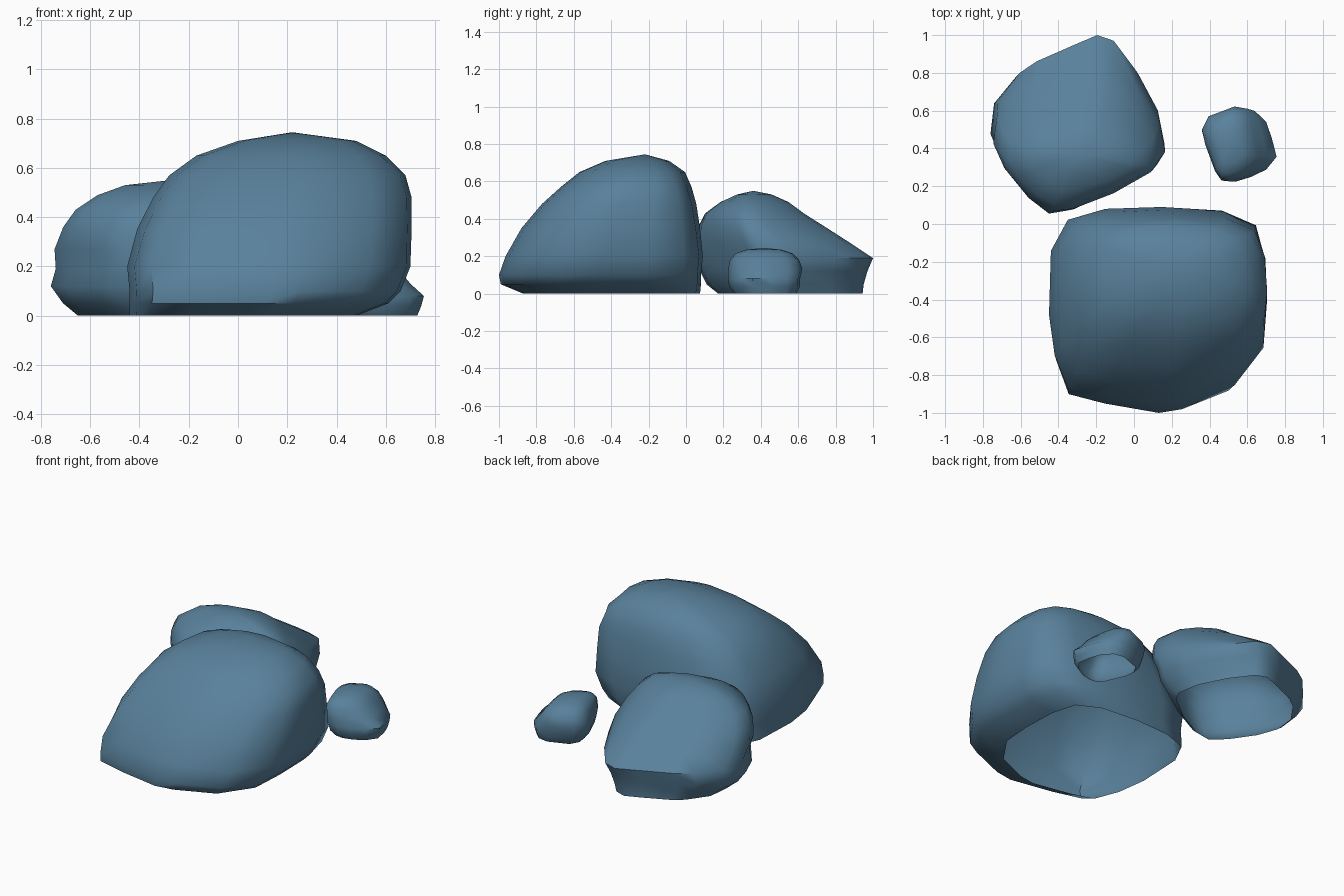
import bpy, bmesh, math


def rock(name, outline, levels, apex):
    """Loft a plan outline through levels (z, x0, x1, y0, y1, roundness), closed by an apex and open below."""
    xs, ys = [p[0] for p in outline], [p[1] for p in outline]
    unit = [(2 * (x - min(xs)) / (max(xs) - min(xs)) - 1,
             2 * (y - min(ys)) / (max(ys) - min(ys)) - 1) for x, y in outline]
    bm = bmesh.new()
    rings = []
    for z, x0, x1, y0, y1, rnd in levels:
        ring = []
        for u, v in unit:
            length = math.hypot(u, v)
            k = 1 - rnd + rnd / length
            ring.append(bm.verts.new(((x0 + x1) / 2 + u * k * (x1 - x0) / 2,
                                      (y0 + y1) / 2 + v * k * (y1 - y0) / 2, z)))
        rings.append(ring)
    n = len(unit)
    for a, b in zip(rings, rings[1:]):
        for i in range(n):
            j = (i + 1) % n
            bm.faces.new((a[i], a[j], b[j], b[i]))
    top = bm.verts.new(apex)
    for i in range(n):
        bm.faces.new((rings[-1][i], rings[-1][(i + 1) % n], top))
    bmesh.ops.recalc_face_normals(bm, faces=bm.faces)
    mesh = bpy.data.meshes.new(name)
    bm.to_mesh(mesh)
    bm.free()
    obj = bpy.data.objects.new(name, mesh)
    bpy.context.collection.objects.link(obj)
    bpy.ops.object.select_all(action='DESELECT')
    obj.select_set(True)
    bpy.context.view_layer.objects.active = obj
    bpy.ops.object.shade_smooth_by_angle(angle=math.radians(50))
    # slate blue stone
    mat = bpy.data.materials.get("stone") or bpy.data.materials.new("stone")
    mat.diffuse_color = (0.10, 0.22, 0.33, 1)
    mesh.materials.append(mat)


# Large boulder, sloping down to the front
rock("large_rock",
     [(.70, -.2), (.705, -.45), (.69, -.68), (.54, -.88), (.28, -.98), (.15, -1), (-.15, -.95),
      (-.35, -.9), (-.42, -.72), (-.45, -.5), (-.44, -.15), (-.35, .02), (-.15, .08),
      (.15, .09), (.47, .07), (.65, -.01)][::-1],
     [(0, -.44, .48, -.87, .075, .1), (.05, -.44, .61, -.99, .08, 0),
      (.1, -.44, .66, -1, .08, 0), (.2, -.45, .70, -.965, .09, 0),
      (.35, -.41, .705, -.88, .075, .1), (.48, -.345, .705, -.77, .055, .2),
      (.57, -.28, .68, -.67, .03, .35), (.65, -.17, .60, -.57, -.005, .5),
      (.71, .0, .48, -.43, -.09, .8)],
     (.22, -.22, .745))

# Medium boulder, turned to a diamond and sloping to the back
rock("medium_rock",
     [(-.2, 1), (-.11, .97), (.02, .8), (.13, .6), (.165, .43), (.12, .35), (-.1, .2),
      (-.33, .08), (-.46, .055), (-.57, .15), (-.7, .33), (-.76, .48), (-.74, .65),
      (-.62, .8), (-.53, .86), (-.32, .95)],
     [(0, -.65, .06, .17, .945, .1), (.05, -.71, .10, .11, .95, 0),
      (.12, -.76, .14, .075, .97, 0), (.19, -.74, .16, .06, 1, 0),
      (.27, -.745, .165, .055, .88, 0), (.36, -.71, .13, .065, .74, .1),
      (.43, -.66, .08, .10, .63, .2), (.49, -.57, .0, .18, .55, .4),
      (.53, -.46, -.12, .27, .46, .7)],
     (-.28, .36, .55))

# Small stone
rock("small_rock",
     [(.36, .5), (.4, .57), (.56, .622), (.64, .61), (.7, .55), (.73, .46), (.755, .36),
      (.7, .29), (.62, .25), (.54, .225), (.48, .23), (.44, .28), (.38, .42)],
     [(0, .41, .73, .26, .59, .3), (.04, .375, .745, .23, .61, .1),
      (.08, .36, .755, .225, .61, 0), (.13, .36, .70, .225, .622, 0),
      (.18, .375, .66, .235, .605, .1), (.215, .40, .62, .265, .57, .3),
      (.235, .44, .58, .32, .51, .6)],
     (.51, .42, .245))
